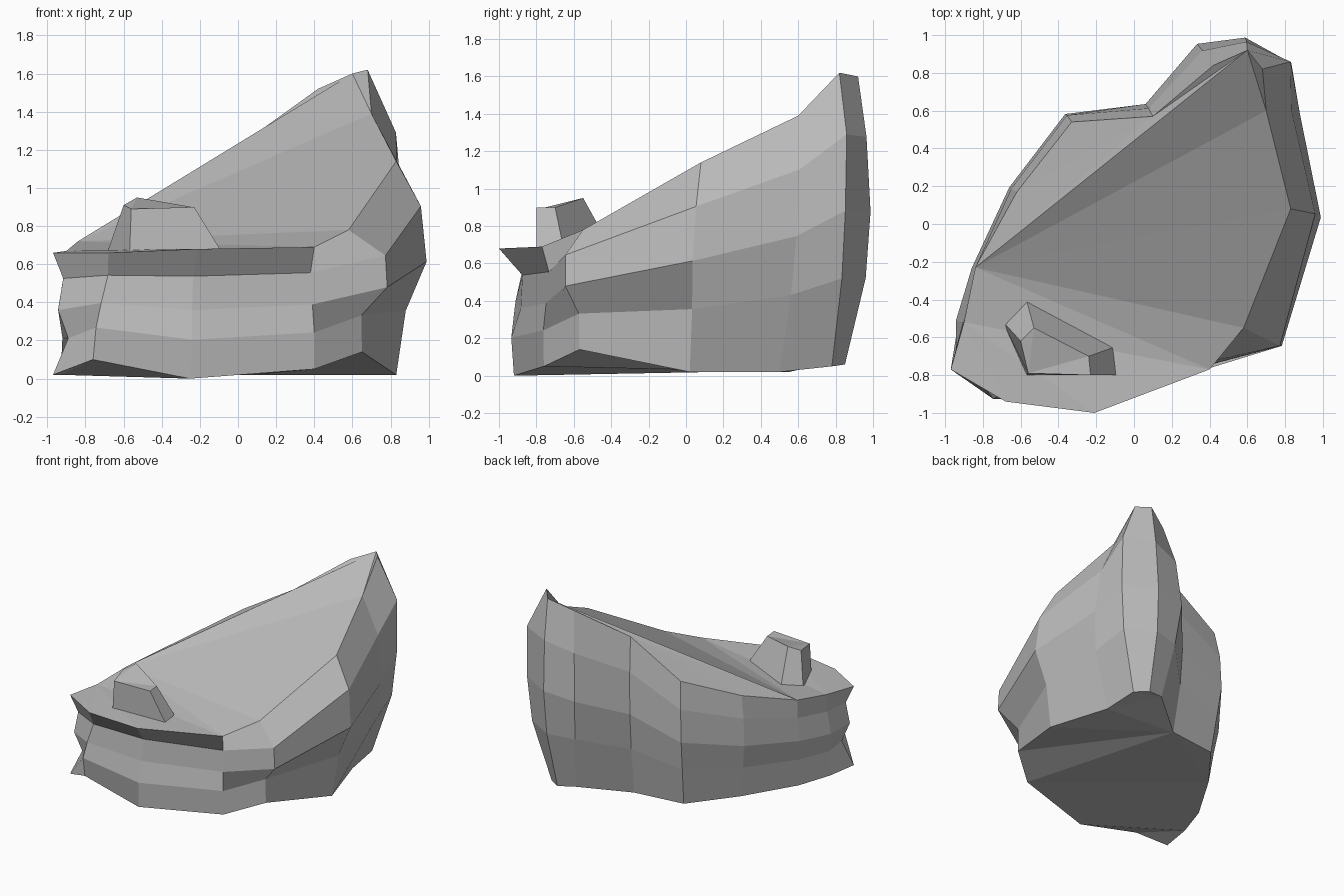
import bpy
import bmesh
from mathutils import Vector

default_cube = bpy.data.objects.get("Cube")
if default_cube:
    bpy.data.objects.remove(default_cube, do_unlink=True)

# Single stone colour
stone = bpy.data.materials.new("stone_grey")
stone.use_nodes = True
stone_colour = (0.5, 0.5, 0.5, 1)
stone.diffuse_color = stone_colour
stone.node_tree.nodes["Principled BSDF"].inputs["Base Color"].default_value = stone_colour


def loft(bm, rings):
    """Bridge equal rings of points with quads and return the vertex rings."""
    rows = [[bm.verts.new(point) for point in ring] for ring in rings]
    for lower, upper in zip(rows, rows[1:]):
        for i in range(len(lower)):
            j = (i + 1) % len(lower)
            bm.faces.new((lower[i], lower[j], upper[j], upper[i]))
    return rows


def finish(bm, name):
    """Turn the bmesh into a flat shaded stone object."""
    large_faces = [face for face in bm.faces if len(face.verts) > 4]
    bmesh.ops.triangulate(bm, faces=large_faces)
    bmesh.ops.recalc_face_normals(bm, faces=bm.faces)
    mesh = bpy.data.meshes.new(name)
    bm.to_mesh(mesh)
    bm.free()
    mesh.materials.append(stone)
    rock = bpy.data.objects.new(name, mesh)
    bpy.context.scene.collection.objects.link(rock)
    return rock


# Boulder corners, counter-clockwise from the pointed front corner
rim = [
    (-.97, -.77, .66), (-.68, -.94, .66), (-.21, -1, .68), (.4, -.77, .69),
    (.58, -.55, .78), (.83, .08, 1.14), (.7, .6, 1.39), (.68, .82, 1.62),
    (.6, .92, 1.6), (.42, .84, 1.52), (.1, .57, 1.29), (-.33, .54, 1.03),
    (-.62, .17, .85), (-.84, -.23, .72), (-.9, -.52, .67),
]
foot = [
    (-.97, -.77, .02), (-.76, -.88, .1), (-.25, -.92, 0), (.4, -.76, .05),
    (.65, -.57, .14), (.83, .02, .02), (.68, .5, .02), (.66, .78, .05),
    (.56, .85, .06), (.42, .82, .08), (.08, .55, .02), (-.33, .5, .02),
    (-.6, .15, .02), (-.84, -.25, .02), (-.93, -.52, .02),
]

# Outward bulge of every corner, for each height fraction of the wall
bulges = {
    .3: (-.09, .03, -.01, 0, .02, .05, .16, .14, .09, .1, .06, .04, .03, 0, 0),
    .53: (-.03, 0, -.08, -.02, .19, .16, .19, .17, .1, .15, .08, .07, .06, .02, .03),
    .79: (-.06, -.05, -.11, -.04, .2, .13, .14, .16, .06, .1, .05, .05, .04, 0, 0),
}


def wall_ring(fraction, amounts):
    """Blend foot into rim and push each corner along the outline normal."""
    ring = []
    for i, amount in enumerate(amounts):
        following = rim[(i + 1) % len(rim)]
        tangent = Vector(following) - Vector(rim[i - 1])
        outward = Vector((tangent.y, -tangent.x, 0)).normalized()
        ring.append(Vector(foot[i]).lerp(Vector(rim[i]), fraction) + outward * amount)
    return ring


bm = bmesh.new()
walls = [wall_ring(fraction, amounts) for fraction, amounts in bulges.items()]
rows = loft(bm, [foot] + walls + [rim])
top = rows[-1]
bm.faces.new(reversed(rows[0]))
# Crown: level front shelf, broad slope and the lower strip behind it
bm.faces.new([top[-1]] + top[:4])
bm.faces.new(top[3:9] + top[-2:])
bm.faces.new(top[8:14])
finish(bm, "boulder")

# Small outcrop standing where the shelf meets the slope
outcrop_foot = [
    (-.7, -.51, .62), (-.57, -.8, .62), (-.07, -.8, .64),
    (-.1, -.65, .66), (-.57, -.4, .68),
]
outcrop_top = [
    (-.6, -.62, .91), (-.56, -.79, .89), (-.23, -.8, .9),
    (-.24, -.7, .9), (-.53, -.55, .95),
]
bm = bmesh.new()
lower, upper = loft(bm, [outcrop_foot, outcrop_top])
bm.faces.new(reversed(lower))
bm.faces.new(upper)
finish(bm, "outcrop")
